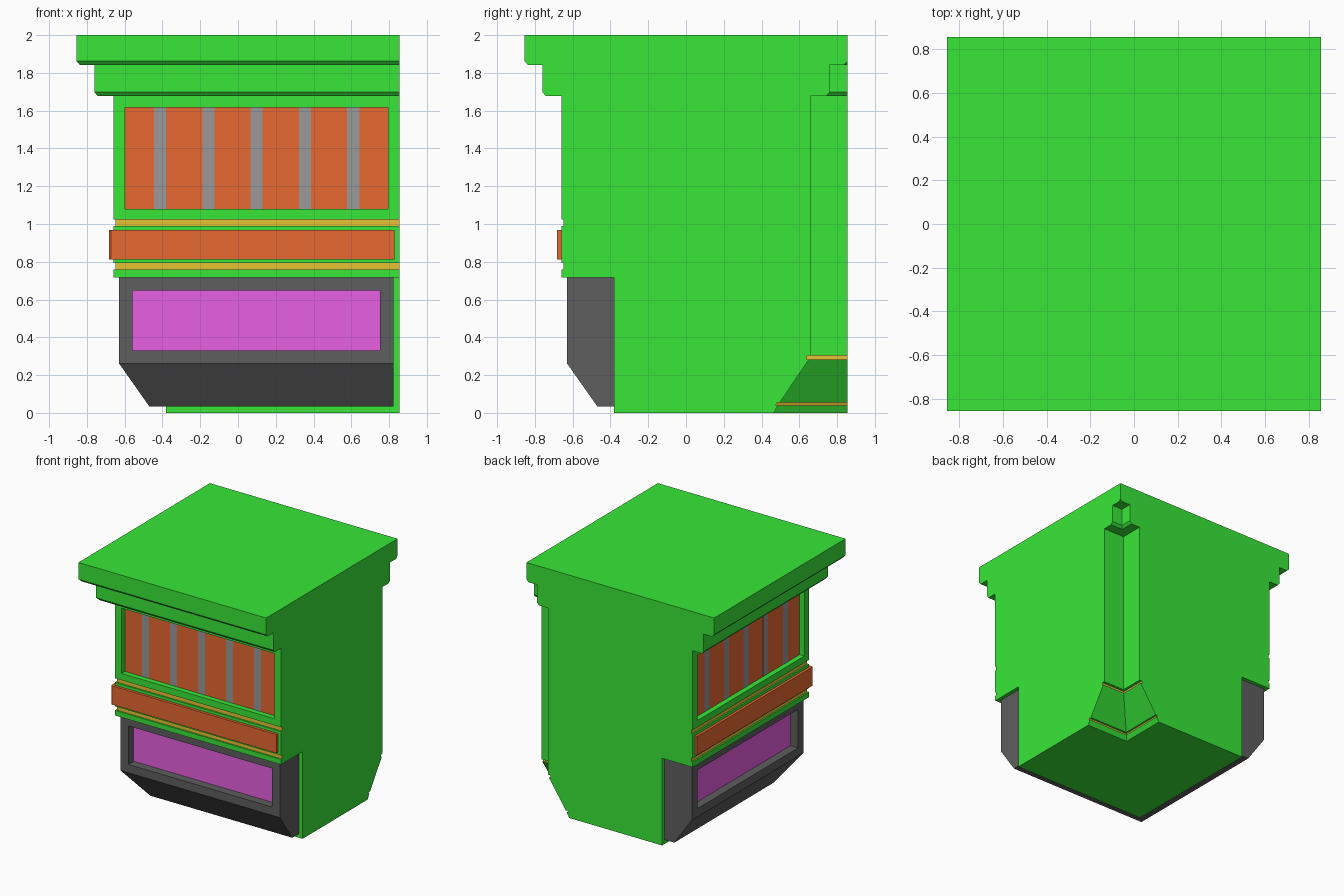
import bpy
import bmesh

cube = bpy.data.objects.get("Cube")
if cube:
    bpy.data.objects.remove(cube, do_unlink=True)


def material(name, r, g, b):
    m = bpy.data.materials.new(name)
    m.use_nodes = True
    m.diffuse_color = (r, g, b, 1)
    m.node_tree.nodes["Principled BSDF"].inputs["Base Color"].default_value = (r, g, b, 1)
    return m


GREEN = material("green wall", 0.04, 0.8, 0.04)
ORANGE = material("orange panel", 0.8, 0.14, 0.03)
YELLOW = material("yellow trim", 0.8, 0.54, 0.035)
CHARCOAL = material("charcoal shopfront", 0.112, 0.112, 0.112)
MAGENTA = material("magenta display", 0.8, 0.115, 0.75)
GREY = material("grey mullion", 0.32, 0.32, 0.32)


def finish(name, bm, mats):
    mesh = bpy.data.meshes.new(name)
    bm.to_mesh(mesh)
    bm.free()
    for m in mats:
        mesh.materials.append(m)
    obj = bpy.data.objects.new(name, mesh)
    bpy.context.collection.objects.link(obj)
    return obj


def loft(name, rings, mats, trims=()):
    """Stack closed rings; trims gives (ring index, edge indices) in the second material."""
    bm = bmesh.new()
    layers = [[bm.verts.new(p) for p in ring] for ring in rings]
    count = len(layers[0])
    bm.faces.new(layers[0][::-1])
    bm.faces.new(layers[-1])
    for k, (low, high) in enumerate(zip(layers, layers[1:])):
        for i in range(count):
            j = (i + 1) % count
            f = bm.faces.new((low[i], low[j], high[j], high[i]))
            if any(k == row and i in edges for row, edges in trims):
                f.material_index = 1
    bmesh.ops.remove_doubles(bm, verts=bm.verts[:], dist=1e-5)
    flat = [f for f in bm.faces if f.calc_area() < 1e-7]
    bmesh.ops.delete(bm, geom=flat, context="FACES")
    return finish(name, bm, mats)


def corner_loft(name, rows, end, mats):
    """L-shaped storey: outer offset and inner notch offset change with height."""
    rings, trims = [], []
    sides = {"outer": (0, 5), "notch": (2, 3)}
    for k, (z, o, n, *trim) in enumerate(rows):
        plan = [(-o, -o), (end, -o), (end, n), (n, n), (n, end), (-o, end)]
        rings.append([(x, y, z) for x, y in plan])
        if trim:
            trims.append((k, sides[trim[0]]))
    return loft(name, rings, mats, trims)


def box(name, xs, ys, zs, mat):
    (x0, x1), (y0, y1) = xs, ys
    plan = [(x0, y0), (x1, y0), (x1, y1), (x0, y1)]
    return loft(name, [[(x, y, z) for x, y in plan] for z in zs], [mat])


def both_sides(name, along, depth, zs, mat):
    """One box on the front and its diagonal mirror on the right side."""
    box("front_" + name, along, depth, zs, mat)
    box("side_" + name, depth, along, zs, mat)


# Main building: base, wall with grooves, recessed window zone, cornice
END, WALL, CORE = 0.855, 0.66, 0.38
GROOVE, GLASS = 0.648, 0.614
WIN = (1.08, 1.617)
corner_loft("building", [
    (0, CORE, 0.465),
    (0.04, CORE, 0.487),
    (0.04, CORE, 0.475, "notch"),
    (0.055, CORE, 0.482),
    (0.055, CORE, 0.497),
    (0.282, CORE, 0.65),
    (0.282, CORE, 0.637, "notch"),
    (0.305, CORE, 0.637),
    (0.305, CORE, WALL),
    (0.718, CORE, WALL),
    (0.718, WALL, WALL),
    (0.76, WALL, WALL),
    (0.76, GROOVE, WALL, "outer"),
    (0.793, GROOVE, WALL),
    (0.793, WALL, WALL),
    (0.99, WALL, WALL),
    (0.99, GROOVE, WALL, "outer"),
    (1.025, GROOVE, WALL),
    (1.025, WALL, WALL),
    (WIN[0], WALL, WALL),
    (WIN[0], GLASS, WALL),
    (WIN[1], GLASS, WALL),
    (WIN[1], WALL, WALL),
    (1.677, WALL, WALL),
    (1.677, 0.742, 0.742),
    (1.698, 0.76, 0.76),
    (1.842, 0.76, 0.76),
    (1.842, 0.837, 0.837),
    (1.862, END, END),
    (2.0, END, END),
], END, [GREEN, YELLOW])

# Upper window surrounds, panels and mullions
LEFT, RIGHT = -0.598, 0.795
box("window_corner_pier", (-WALL, LEFT), (-WALL, LEFT), WIN, GREEN)
both_sides("window_end_pier", (RIGHT, END), (-WALL, -GLASS), WIN, GREEN)
both_sides("window_panel", (LEFT, RIGHT), (-GLASS - 0.002, -GLASS), WIN, ORANGE)
for i in range(5):
    x = -0.412 + 0.2555 * i
    both_sides("mullion_%d" % (i + 1), (x - 0.032, x + 0.032),
               (-GLASS - 0.003, -GLASS), WIN, GREY)

# Sign band wrapping the corner with a small chamfer
OUT, CUT, TIP = -0.682, -0.672, 0.828
band = [(CUT, OUT), (TIP, OUT), (TIP, -0.65), (-0.65, -0.65),
        (-0.65, TIP), (OUT, TIP), (OUT, CUT)]
loft("sign_band", [[(x, y, z) for x, y in band] for z in (0.813, 0.967)], [ORANGE])

# Shopfront wrapping the corner, with sloped foot and recessed displays
FACE, BACK, STOP, PANE = 0.63, 0.558, 0.823, (0.33, 0.647)
corner_loft("shopfront", [
    (0.035, 0.47, -CORE),
    (0.262, FACE, -CORE),
    (PANE[0], FACE, -CORE),
    (PANE[0], BACK, -CORE),
    (PANE[1], BACK, -CORE),
    (PANE[1], FACE, -CORE),
    (0.718, FACE, -CORE),
], STOP, [CHARCOAL])
NEAR, FAR = -0.558, 0.753
box("shop_corner_pier", (-FACE, NEAR), (-FACE, NEAR), PANE, CHARCOAL)
both_sides("shop_end_pier", (FAR, STOP), (-FACE, -BACK), PANE, CHARCOAL)
both_sides("display_panel", (NEAR, FAR), (-BACK - 0.003, -BACK), PANE, MAGENTA)
